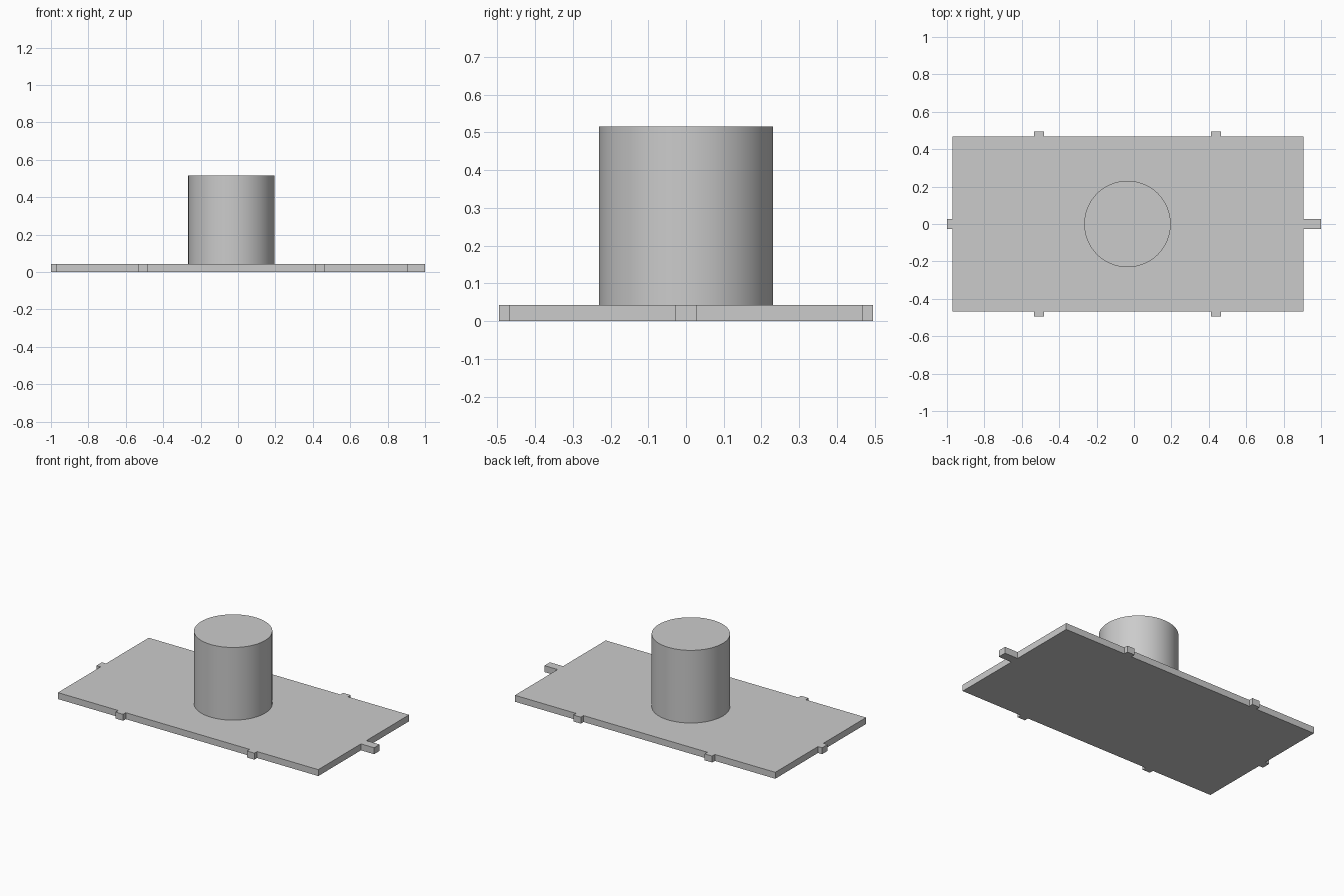
import bpy
import math

cube = bpy.data.objects.get("Cube")
if cube:
    bpy.data.objects.remove(cube, do_unlink=True)

GREY = (0.6, 0.6, 0.6, 1.0)
grey = bpy.data.materials.new("light grey")
grey.use_nodes = True
grey.diffuse_color = GREY
grey.node_tree.nodes["Principled BSDF"].inputs["Base Color"].default_value = GREY

THICK = 0.042          # plate thickness
LEFT, RIGHT = -0.97, 0.905
HALF_Y = 0.467


def box(name, x0, x1, y0, y1):
    """Block of plate thickness resting on the ground."""
    bpy.ops.mesh.primitive_cube_add(
        size=1, location=((x0 + x1) / 2, (y0 + y1) / 2, THICK / 2))
    ob = bpy.context.object
    ob.name = name
    ob.scale = (x1 - x0, y1 - y0, THICK)
    bpy.ops.object.transform_apply(location=False, rotation=False, scale=True)
    ob.data.materials.append(grey)


# Base plate
box("base_plate", LEFT, RIGHT, -HALF_Y, HALF_Y)

# End tabs: short one at -x, long one at +x
box("short_end_tab", -1, LEFT, -0.028, 0.028)
box("long_end_tab", RIGHT, 1, -0.028, 0.028)

# Two tabs on each long side
for x, place in ((-0.508, "right"), (0.438, "left")):
    box(f"front_{place}_tab", x - 0.027, x + 0.027, -0.495, -HALF_Y)
    box(f"back_{place}_tab", x - 0.027, x + 0.027, HALF_Y, 0.495)

# Upright cylinder
TOP = 0.515
bpy.ops.mesh.primitive_cylinder_add(
    vertices=96, radius=0.231, depth=TOP - THICK,
    location=(-0.035, 0, (TOP + THICK) / 2))
post = bpy.context.object
post.name = "upright_cylinder"
post.data.materials.append(grey)
bpy.ops.object.shade_smooth_by_angle(angle=math.radians(30))
